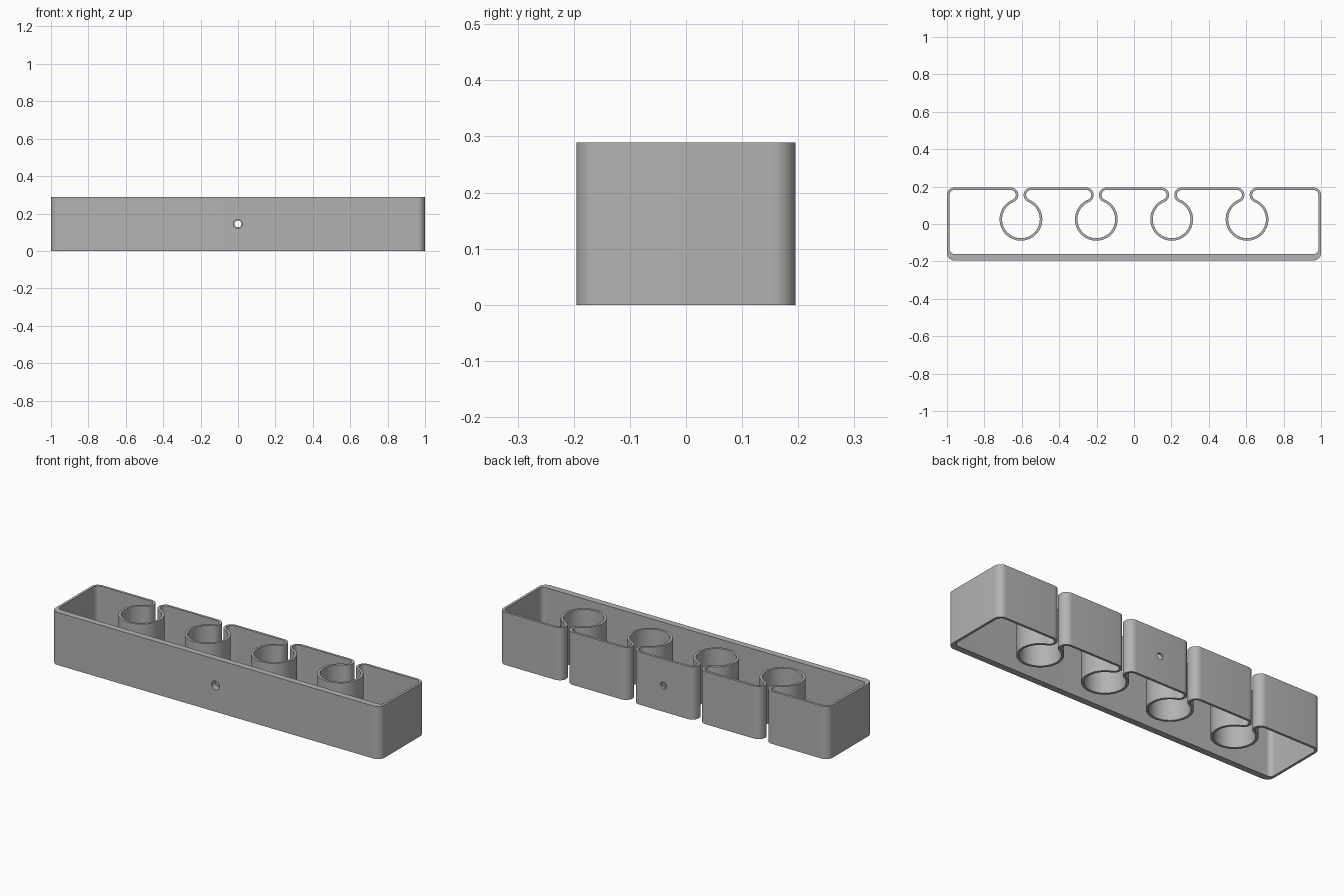
import bpy
import math

if "Cube" in bpy.data.objects:
    bpy.data.objects.remove(bpy.data.objects["Cube"])

LENGTH, HALF_DEPTH, HEIGHT = 1.0, 0.195, 0.289
WALL, FRONT_WALL = 0.0135, 0.035
CORNER = 0.04               # corner and lip radius
GAP = 0.014                 # half the slot width
RING_Y, PITCH = 0.025, 0.403
LIP_X, LIP_Y = GAP + CORNER, HALF_DEPTH - CORNER
RING_R = math.hypot(LIP_X, LIP_Y - RING_Y) - CORNER
TANGENT = math.degrees(math.atan2(LIP_Y - RING_Y, LIP_X))

grey = bpy.data.materials.new("grey_plastic")
grey.use_nodes = True
colour = (0.45, 0.45, 0.45, 1)
grey.diffuse_color = colour
grey.node_tree.nodes["Principled BSDF"].inputs["Base Color"].default_value = colour


def arc(cx, cy, radius, start, end, steps):
    angles = [math.radians(start + (end - start) * i / steps) for i in range(steps + 1)]
    return [(cx + radius * math.cos(a), cy + radius * math.sin(a)) for a in angles]


def outline(inset, front_inset):
    """Counter-clockwise wall outline, inset towards the hollow."""
    r = CORNER - inset
    x = LENGTH - CORNER
    front = -HALF_DEPTH + front_inset + r
    pts = arc(-x, front, r, 180, 270, 10) + arc(x, front, r, 270, 360, 10)
    pts += arc(x, LIP_Y, r, 0, 90, 10)
    # Clip rings, each with a rounded lip on both sides of its slot
    for i in (1.5, 0.5, -0.5, -1.5):
        cx = i * PITCH
        pts += arc(cx + LIP_X, LIP_Y, r, 90, 180 + TANGENT, 16)
        pts += arc(cx, RING_Y, RING_R + inset, TANGENT, -180 - TANGENT, 56)[1:-1]
        pts += arc(cx - LIP_X, LIP_Y, r, -TANGENT, 90, 16)
    return pts + arc(-x, LIP_Y, r, 90, 180, 10)


# Continuous wall: outer and inner outlines, joined at top and bottom
outer, inner = outline(0, 0), outline(WALL, FRONT_WALL)
n = len(outer)
verts = [(px, py, z) for loop, z in ((outer, 0), (outer, HEIGHT), (inner, HEIGHT), (inner, 0))
         for px, py in loop]
faces = []
for k in range(4):
    a, b = k * n, (k + 1) % 4 * n
    for i in range(n):
        j = (i + 1) % n
        faces.append((a + i, a + j, b + j, b + i))
mesh = bpy.data.meshes.new("holder_wall")
mesh.from_pydata(verts, [], faces)
mesh.materials.append(grey)
holder = bpy.data.objects.new("holder_wall", mesh)
bpy.context.collection.objects.link(holder)


# Screw holes: wide through the front wall, narrower through the back wall
def drill(name, y, radius):
    bpy.ops.mesh.primitive_cylinder_add(vertices=32, radius=radius, depth=0.15,
                                        location=(0, y, HEIGHT / 2),
                                        rotation=(math.pi / 2, 0, 0))
    cutter = bpy.context.object
    cutter.name = name
    cutter.data.materials.append(grey)
    mod = holder.modifiers.new(name, 'BOOLEAN')
    mod.operation, mod.solver, mod.object = 'DIFFERENCE', 'EXACT', cutter
    bpy.ops.object.select_all(action='DESELECT')
    holder.select_set(True)
    bpy.context.view_layer.objects.active = holder
    bpy.ops.object.modifier_apply(modifier=name)
    bpy.data.objects.remove(cutter)


drill("front_hole", -HALF_DEPTH, 0.024)
drill("back_hole", HALF_DEPTH, 0.018)
bpy.ops.object.shade_smooth_by_angle(angle=math.radians(30))
